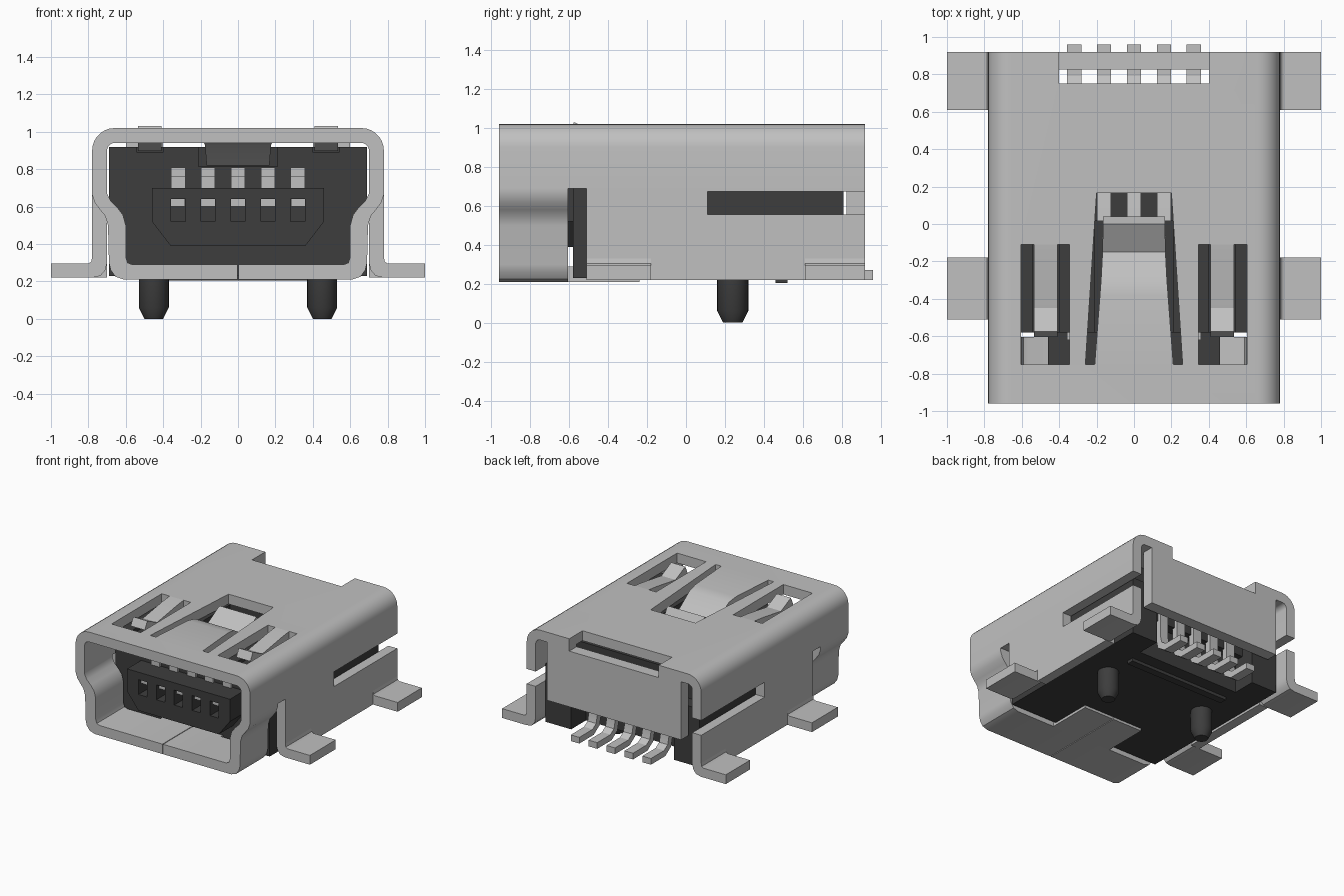
import bpy, bmesh, math
from mathutils import Vector

if "Cube" in bpy.data.objects:
    bpy.data.objects.remove(bpy.data.objects["Cube"], do_unlink=True)


def material(name, v):
    m = bpy.data.materials.new(name)
    m.use_nodes = True
    m.diffuse_color = (v, v, v, 1)
    bsdf = next(n for n in m.node_tree.nodes if n.type == 'BSDF_PRINCIPLED')
    bsdf.inputs["Base Color"].default_value = (v, v, v, 1)
    bsdf.inputs["Roughness"].default_value = 0.6
    return m


STEEL = material("steel grey", 0.53)
PLASTIC = material("black plastic", 0.047)
parts = []


def finish(bm, name, mat):
    bmesh.ops.recalc_face_normals(bm, faces=bm.faces)
    me = bpy.data.meshes.new(name)
    bm.to_mesh(me)
    bm.free()
    me.materials.append(mat)
    ob = bpy.data.objects.new(name, me)
    bpy.context.collection.objects.link(ob)
    parts.append(ob)
    return ob


def prism(name, pts, axis, lo, hi, mat):
    """Extrude a 2D outline along an axis; pts are the other two axes in order."""
    place = {'x': lambda a, b, t: (t, a, b),
             'y': lambda a, b, t: (a, t, b),
             'z': lambda a, b, t: (a, b, t)}[axis]
    bm = bmesh.new()
    rings = [[bm.verts.new(place(a, b, t)) for a, b in pts] for t in (lo, hi)]
    bm.faces.new(rings[0])
    bm.faces.new(rings[1][::-1])
    n = len(pts)
    for i in range(n):
        j = (i + 1) % n
        bm.faces.new((rings[0][i], rings[0][j], rings[1][j], rings[1][i]))
    return finish(bm, name, mat)


def box(name, x, y, z, mat):
    pts = [(x[0], y[0]), (x[1], y[0]), (x[1], y[1]), (x[0], y[1])]
    return prism(name, pts, 'z', z[0], z[1], mat)


def strip(name, cx, rows, thick, mat):
    """Bent sheet strip: rows of (y, z, half width), thickened below the path."""
    bm = bmesh.new()
    p = [Vector((r[0], r[1])) for r in rows]
    sections = []
    for i, (y, z, w) in enumerate(rows):
        dirs = []
        if i > 0:
            dirs.append((p[i] - p[i - 1]).normalized())
        if i < len(p) - 1:
            dirs.append((p[i + 1] - p[i]).normalized())
        d = sum(dirs, Vector((0, 0))).normalized()
        nrm = Vector((d.y, -d.x))
        if rows[-1][0] < rows[0][0]:
            nrm = -nrm
        q = p[i] + nrm * thick / max(0.5, d.dot(dirs[0]))
        sections.append([bm.verts.new(c) for c in (
            (cx - w, y, z), (cx + w, y, z), (cx + w, q.x, q.y), (cx - w, q.x, q.y))])
    bm.faces.new(sections[0])
    bm.faces.new(sections[-1][::-1])
    for a, b in zip(sections, sections[1:]):
        for k in range(4):
            m = (k + 1) % 4
            bm.faces.new((a[k], a[m], b[m], b[k]))
    return finish(bm, name, mat)


def cut(target, cutters):
    """Subtract the cutters and remove them."""
    for c in cutters:
        mod = target.modifiers.new("cut", 'BOOLEAN')
        mod.operation = 'DIFFERENCE'
        mod.solver = 'EXACT'
        mod.object = c
        bpy.context.view_layer.objects.active = target
        bpy.ops.object.modifier_apply(modifier=mod.name)
        parts.remove(c)
        bpy.data.objects.remove(c, do_unlink=True)


def arc(cx, cz, r, a0, a1, n=7):
    return [(cx + r * math.cos(math.radians(a0 + (a1 - a0) * i / n)),
             cz + r * math.sin(math.radians(a0 + (a1 - a0) * i / n))) for i in range(n + 1)]


PIN_X = [-0.32, -0.16, 0, 0.16, 0.32]

# Upper shell: an arch over the full length, with openings in the roof
outer = [(0.78, 0.69)] + arc(0.66, 0.90, 0.12, 0, 90) + arc(-0.66, 0.90, 0.12, 90, 180) + [(-0.78, 0.69)]
inner = [(-0.70, 0.69)] + arc(-0.66, 0.90, 0.04, 180, 90) + arc(0.66, 0.90, 0.04, 90, 0) + [(0.70, 0.69)]
roof = prism("shell_roof", outer + inner, 'y', -0.96, 0.92, STEEL)
cut(roof, [
    prism("cutter", [(-0.26, -0.75), (0.26, -0.75), (0.2, 0.165), (-0.2, 0.165)], 'z', 0.85, 1.1, STEEL),
    box("cutter", (-0.605, -0.345), (-0.75, -0.11), (0.85, 1.1), STEEL),
    box("cutter", (0.345, 0.605), (-0.75, -0.11), (0.85, 1.1), STEEL),
    box("cutter", (-0.4, 0.4), (0.75, 1.0), (0.85, 1.1), STEEL)])

# Spring tongues bent out of the roof
strip("centre_spring", 0, [(-0.75, 1.02, 0.21), (-0.38, 1.02, 0.182), (-0.30, 1.005, 0.176),
                           (-0.15, 0.912, 0.168), (0.0, 0.998, 0.166)], 0.08, STEEL)
for s in (-1, 1):
    side = "left" if s > 0 else "right"
    strip(side + "_roof_spring", s * 0.472, [(-0.11, 1.02, 0.063), (-0.2, 1.01, 0.063),
          (-0.45, 0.97, 0.063), (-0.575, 1.03, 0.063)], 0.07, STEEL)

    # Front mouth below the roof, one half per side with a seam between
    half = [(0.78, 0.69), (0.78, 0.665), (0.765, 0.62), (0.735, 0.58), (0.71, 0.55), (0.695, 0.50),
            (0.69, 0.30), (0.68, 0.26), (0.655, 0.225), (0.61, 0.21), (0.003, 0.21),
            (0.003, 0.29), (0.565, 0.29), (0.59, 0.30), (0.60, 0.33), (0.60, 0.50),
            (0.615, 0.555), (0.645, 0.595), (0.68, 0.63), (0.70, 0.67), (0.70, 0.69)]
    prism(side + "_mouth", [(s * x, z) for x, z in half], 'y', -0.96, -0.605, STEEL)
    box(side + "_floor_tongue", sorted((s * 0.003, s * 0.27)), (-0.605, -0.24), (0.21, 0.29), STEEL)

    # Rear side wall with a slot open at the back
    wall = [(-0.51, 0.33), (-0.18, 0.33), (-0.18, 0.22), (0.61, 0.22), (0.61, 0.33), (0.92, 0.33),
            (0.92, 0.555), (0.11, 0.555), (0.11, 0.675), (0.92, 0.675), (0.92, 0.69), (-0.51, 0.69)]
    lo, hi = sorted((s * 0.70, s * 0.78))
    prism(side + "_wall", wall, 'x', lo, hi, STEEL)

    # Solder tabs bent outward
    tab = [(0.70, 0.33), (0.70, 0.30), (0.71, 0.26), (0.735, 0.23), (0.78, 0.22), (1.0, 0.22),
           (1.0, 0.295), (0.80, 0.295), (0.785, 0.305), (0.78, 0.33)]
    for name, y0, y1 in (("front", -0.51, -0.18), ("rear", 0.61, 0.92)):
        prism(f"{side}_{name}_tab", [(s * x, z) for x, z in tab], 'y', y0, y1, STEEL)

# Rear panel folded down from the roof
prism("rear_panel", [(-0.6, 0.47), (0.6, 0.47), (0.6, 0.94), (0.4, 0.94), (0.4, 0.92),
                     (-0.4, 0.92), (-0.4, 0.94), (-0.6, 0.94)], 'y', 0.825, 0.92, STEEL)

# Plastic housing with clearance for the springs
housing = box("housing_body", (-0.69, 0.69), (-0.58, 0.62), (0.23, 0.92), PLASTIC)
cut(housing, [
    box("cutter", (-0.21, 0.21), (-0.7, 0.2), (0.815, 1.0), PLASTIC),
    box("cutter", (-0.21, 0.21), (0.02, 0.2), (0.70, 1.0), PLASTIC),
    box("cutter", (-0.54, -0.40), (-0.7, -0.1), (0.89, 1.0), PLASTIC),
    box("cutter", (0.40, 0.54), (-0.7, -0.1), (0.89, 1.0), PLASTIC)])
box("housing_rear_top", (-0.69, 0.69), (0.62, 0.70), (0.50, 0.90), PLASTIC)
box("housing_ridge", (-0.45, 0.45), (0.46, 0.52), (0.205, 0.24), PLASTIC)
for s in (-1, 1):
    side = "left" if s > 0 else "right"
    box(side + "_housing_leg", sorted((s * 0.46, s * 0.69)), (0.62, 0.81), (0.23, 0.70), PLASTIC)

    # Locating peg with a tapered tip
    bm = bmesh.new()
    profile = [(0.05, 0.0), (0.08, 0.06), (0.08, 0.25)]
    rings = [[bm.verts.new((s * 0.45 + r * math.cos(math.tau * i / 24),
                            0.24 + r * math.sin(math.tau * i / 24), z)) for i in range(24)]
             for r, z in profile]
    bm.faces.new(rings[0])
    bm.faces.new(rings[-1])
    for a, b in zip(rings, rings[1:]):
        for i in range(24):
            j = (i + 1) % 24
            bm.faces.new((a[i], a[j], b[j], b[i]))
    finish(bm, side + "_peg", PLASTIC)

# Contact tongue with pockets in its front face
tongue = prism("contact_tongue", [(-0.46, 0.70), (0.46, 0.70), (0.46, 0.52), (0.36, 0.39),
                                  (-0.36, 0.39), (-0.46, 0.52)], 'y', -0.76, -0.58, PLASTIC)
cut(tongue, [box("cutter", (x - 0.038, x + 0.038), (-0.8, -0.62), (0.52, 0.64), PLASTIC) for x in PIN_X])

# Contacts running through the housing and down to the solder feet
path = [(-0.62, 0.81), (0.64, 0.81), (0.70, 0.78), (0.73, 0.72), (0.73, 0.36), (0.745, 0.30),
        (0.79, 0.27), (0.96, 0.27)]
for i, x in enumerate(PIN_X, 1):
    strip(f"contact_{i}", x, [(y, z, 0.038) for y, z in path], 0.05, STEEL)
    box(f"contact_root_{i}", (x - 0.038, x + 0.038), (-0.60, -0.5), (0.695, 0.765), STEEL)
    box(f"contact_tip_{i}", (x - 0.037, x + 0.037), (-0.73, -0.61), (0.60, 0.645), STEEL)

# Smooth the bends, keep the edges sharp
bpy.ops.object.select_all(action='DESELECT')
for ob in parts:
    ob.select_set(True)
bpy.context.view_layer.objects.active = parts[0]
bpy.ops.object.shade_smooth_by_angle(angle=math.radians(30))
